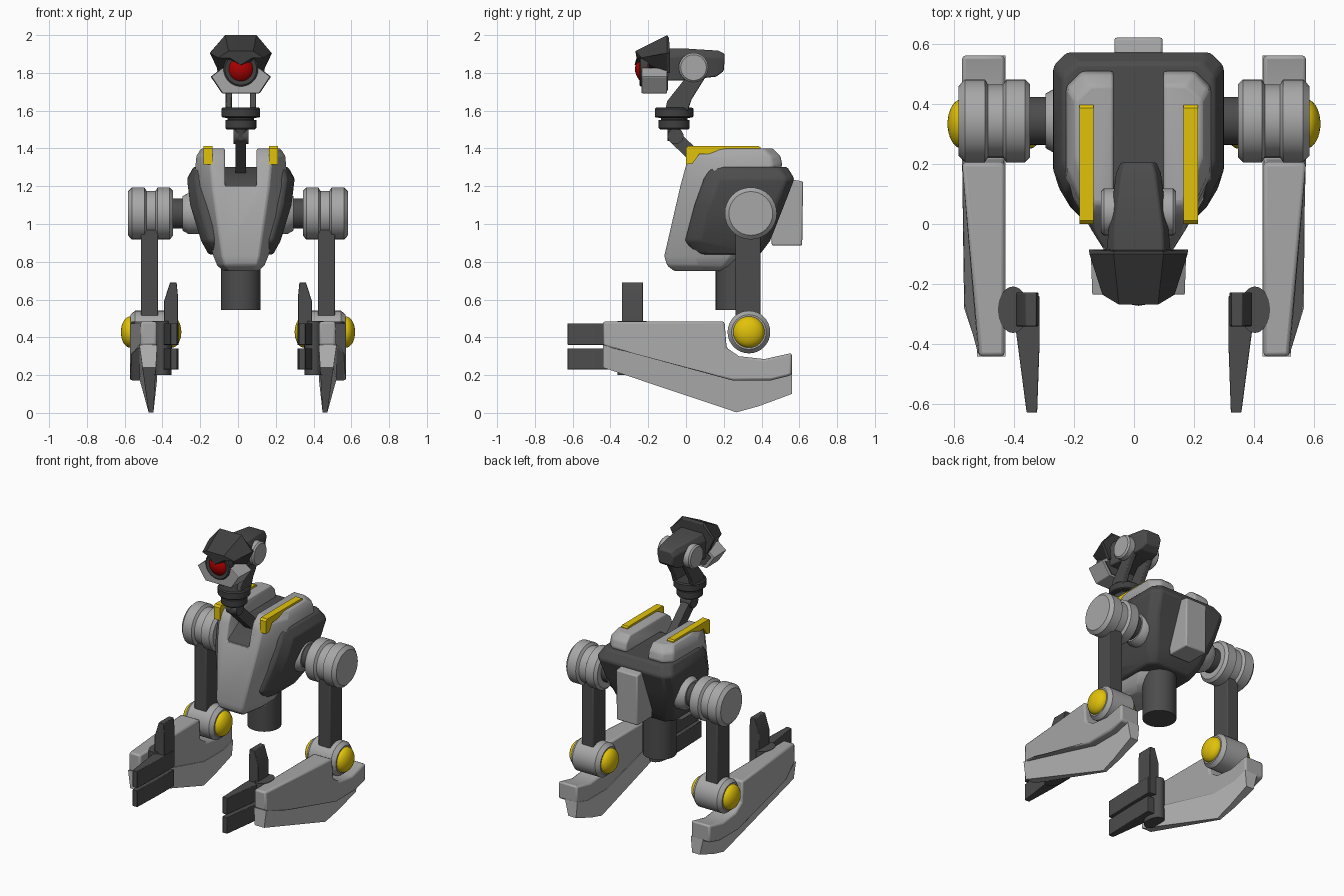
import bpy, bmesh, math
from mathutils import Vector

if "Cube" in bpy.data.objects:
    bpy.data.objects.remove(bpy.data.objects["Cube"])


def material(name, r, g, b):
    m = bpy.data.materials.new(name)
    m.use_nodes = True
    m.diffuse_color = (r, g, b, 1)
    m.node_tree.nodes["Principled BSDF"].inputs["Base Color"].default_value = (r, g, b, 1)
    return m


LIGHT = material("light grey", 0.39, 0.39, 0.39)
PALE = material("pale grey", 0.5, 0.5, 0.5)
DARK = material("dark grey", 0.072, 0.072, 0.072)
VISOR = material("charcoal", 0.05, 0.05, 0.05)
YELLOW = material("yellow", 0.75, 0.54, 0.003)
RED = material("red", 0.4, 0.0, 0.0)
CX = 0.015  # centre line of body and head


def loft(name, rings, mat, bevel=0.0, smooth=35):
    """Skin equal-length rings of points and cap both ends."""
    bm = bmesh.new()
    rows = [[bm.verts.new(p) for p in ring] for ring in rings]
    n = len(rows[0])
    for a, b in zip(rows, rows[1:]):
        for i in range(n):
            j = (i + 1) % n
            bm.faces.new((a[i], a[j], b[j], b[i]))
    bm.faces.new(rows[0])
    bm.faces.new(rows[-1])
    bmesh.ops.recalc_face_normals(bm, faces=bm.faces)
    me = bpy.data.meshes.new(name)
    bm.to_mesh(me)
    bm.free()
    me.materials.append(mat)
    ob = bpy.data.objects.new(name, me)
    bpy.context.collection.objects.link(ob)
    if bevel:
        mod = ob.modifiers.new("soft edges", 'BEVEL')
        mod.width, mod.segments, mod.limit_method = bevel, 2, 'ANGLE'
    if smooth:
        bpy.ops.object.select_all(action='DESELECT')
        ob.select_set(True)
        bpy.context.view_layer.objects.active = ob
        bpy.ops.object.shade_smooth_by_angle(angle=math.radians(smooth))
    return ob


def prism(name, profile, x0, x1, mat, bevel=0.0):
    """Side profile of (y, z) points extruded along x."""
    return loft(name, [[(x, y, z) for y, z in profile] for x in (x0, x1)], mat, bevel)


def box(name, x, y, z, mat, bevel=0.0):
    return prism(name, [(y[0], z[0]), (y[1], z[0]), (y[1], z[1]), (y[0], z[1])], *x, mat, bevel)


def turned(name, origin, axis, profile, mat, squash=1.0, segs=32):
    """Turn (distance, radius) points around an axis."""
    axis = Vector(axis).normalized()
    u = axis.orthogonal().normalized() if abs(axis.z) < 0.9 else Vector((1, 0, 0))
    v = axis.cross(u)
    angles = [2 * math.pi * i / segs for i in range(segs)]
    return loft(name, [[Vector(origin) + axis * d + u * r * squash * math.cos(a) + v * r * math.sin(a)
                        for a in angles] for d, r in profile], mat)


def dome(r, height, steps=8):
    return [(height * math.sin(t), max(r * math.cos(t), 0.001))
            for t in (math.pi / 2 * i / steps for i in range(steps + 1))]


def mirror_ring(half, centre=()):
    """Right half of a ring, optional points on the centre line, then the mirrored half."""
    return ([(CX + x, y, z) for x, y, z in half] + [(CX, y, z) for y, z in centre]
            + [(CX - x, y, z) for x, y, z in reversed(half)])


def hull_ring(z, yf, yb, wf, ws, taper, corner):
    return mirror_ring([(wf, yf, z), (ws, yf + taper, z), (ws, yb - corner, z), (ws - corner, yb, z)])


# Torso: dark core and light front shell with a channel for the neck
loft("torso_core", [hull_ring(*r, 0.08, 0.045) for r in (
    (0.838, 0.055, 0.39, 0.135, 0.17), (0.91, -0.005, 0.445, 0.17, 0.21),
    (1.10, 0.045, 0.52, 0.22, 0.268), (1.24, 0.095, 0.574, 0.24, 0.285),
    (1.303, 0.135, 0.535, 0.225, 0.25))], DARK, 0.012)
shell = loft("chest_shell", [hull_ring(*r, 0.16, 0.05) for r in (
    (0.75, -0.06, 0.20, 0.065, 0.09), (0.78, -0.10, 0.25, 0.09, 0.125),
    (0.83, -0.115, 0.29, 0.10, 0.145), (1.20, -0.03, 0.44, 0.15, 0.245),
    (1.31, 0.0, 0.51, 0.16, 0.24), (1.36, 0.02, 0.50, 0.165, 0.235),
    (1.4, 0.07, 0.46, 0.15, 0.21))], LIGHT)
cutter = box("channel_cutter", (CX - 0.083, CX + 0.083), (-0.3, 0.8), (1.2, 1.6), LIGHT)
cutter.hide_render = True
cut = shell.modifiers.new("channel", 'BOOLEAN')
cut.operation, cut.object, cut.solver = 'DIFFERENCE', cutter, 'EXACT'
bpy.context.view_layer.objects.active = shell
bpy.ops.object.modifier_apply(modifier="channel")
bpy.data.objects.remove(cutter)
soft = shell.modifiers.new("soft edges", 'BEVEL')
soft.width, soft.segments, soft.limit_method = 0.01, 2, 'ANGLE'
prism("neck_mount", [(-0.025, 1.19), (0.0, 1.215), (0.14, 1.303), (0.4, 1.303), (0.4, 1.19)],
      CX - 0.083, CX + 0.083, DARK)
prism("back_pack", [(0.563, 1.235), (0.62, 1.225), (0.615, 0.885), (0.455, 0.885), (0.45, 0.93)],
      CX - 0.08, CX + 0.08, LIGHT, 0.008)
turned("tail_post", (CX, 0.262, 0.545), (0, 0, 1), [(0, 0.105), (0.35, 0.105)], DARK)
for side, s in (("left", 1), ("right", -1)):
    prism(side + "_shoulder_stripe", [(0.0, 1.315), (0.0, 1.4), (0.012, 1.413), (0.385, 1.413),
                                      (0.395, 1.405), (0.395, 1.37), (0.07, 1.37), (0.035, 1.32)],
          CX + s * 0.15, CX + s * 0.197, YELLOW)

# Neck
prism("neck_strut", [(-0.085, 1.435), (-0.03, 1.48), (0.16, 1.30), (0.11, 1.25)],
      CX - 0.028, CX + 0.028, DARK)
turned("neck_joint", (CX - 0.04, -0.055, 1.465), (1, 0, 0), [(0, 0.042), (0.08, 0.042)], DARK)
turned("neck_collar", (CX, -0.063, 1.44), (0, 0, 1),
       [(0, 0.035), (0.06, 0.035), (0.061, 0.075), (0.068, 0.082), (0.11, 0.082), (0.112, 0.07),
        (0.122, 0.07), (0.123, 0.096), (0.129, 0.102), (0.17, 0.102), (0.177, 0.094)], VISOR)
for side, s in (("left", 1), ("right", -1)):
    prism(side + "_neck_fork", [(-0.11, 1.60), (0.01, 1.60), (0.03, 1.66), (0.105, 1.78),
                                (0.09, 1.87), (0.0, 1.87), (-0.005, 1.77), (-0.1, 1.65)],
          CX + s * 0.048, CX + s * 0.08, DARK, 0.005)
    turned(side + "_head_pivot", (CX + s * 0.06, 0.04, 1.828), (s, 0, 0),
           [(0, 0.078), (0.055, 0.078), (0.065, 0.068)], LIGHT)

# Head: skull, brow visor with a pointed front, framed jaw and eye
loft("skull", [mirror_ring(h) for h in (
    [(0.085, -0.12, 1.93), (0.11, -0.12, 1.88), (0.10, -0.12, 1.76)],
    [(0.08, -0.02, 1.93), (0.10, -0.02, 1.89), (0.09, -0.02, 1.76)],
    [(0.055, 0.17, 1.918), (0.075, 0.17, 1.88), (0.065, 0.16, 1.78)],
    [(0.045, 0.205, 1.90), (0.06, 0.205, 1.87), (0.05, 0.20, 1.81)])], DARK, 0.006, 25)
loft("brow_visor", [mirror_ring(h, c) for h, c in (
    ([(0.08, -0.09, 1.985), (0.165, -0.085, 1.905), (0.11, -0.085, 1.80)], [(-0.085, 1.80)]),
    ([(0.083, -0.10, 2.0), (0.163, -0.10, 1.905), (0.115, -0.10, 1.80)], [(-0.10, 1.80)]),
    ([(0.065, -0.268, 1.915), (0.12, -0.235, 1.88), (0.06, -0.262, 1.88)], [(-0.272, 1.842)]))],
     VISOR, 0, 0)
jaw = [(0.10, 1.825), (0.16, 1.78), (0.10, 1.692)]
loft("jaw_frame", [mirror_ring([(x * k, y, z) for x, z in jaw]) for y, k in
                   ((-0.10, 1.0), (-0.235, 0.97))], LIGHT, 0.004, 0)
loft("jaw_core", [mirror_ring([(x * 0.84, y, 1.765 + (z - 1.765) * 0.8) for x, z in jaw])
                  for y in (-0.095, -0.19)], DARK, 0, 0)
turned("eye_socket", (CX, -0.20, 1.82), (0, -1, 0),
       [(0, 0.092), (0.04, 0.092), (0.046, 0.084), (0.04, 0.07)], VISOR)
turned("eye", (CX, -0.195, 1.82), (0, -1, 0), dome(0.08, 0.075), RED)

# Limbs
for side, s in (("left", 1), ("right", -1)):
    hub = (0, 0.343, 1.056)
    turned(side + "_body_socket", hub, (s, 0, 0), [(0.2, 0.11), (0.26, 0.11), (0.295, 0.09)], LIGHT)
    turned(side + "_shoulder_axle", hub, (s, 0, 0), [(0.25, 0.08), (0.37, 0.08)], DARK)
    turned(side + "_shoulder", hub, (s, 0, 0),
           [(0.345, 0.12), (0.362, 0.138), (0.425, 0.138), (0.436, 0.12), (0.485, 0.12),
            (0.496, 0.138), (0.562, 0.138), (0.583, 0.116)], LIGHT)
    box(side + "_upper_arm", (s * 0.423, s * 0.513), (0.262, 0.394), (0.45, 1.0), DARK, 0.006)

    # Elbow with a coloured dome at each end
    elbow = (s * 0.46, 0.333, 0.428)
    turned(side + "_elbow", elbow, (s, 0, 0),
           [(-0.11, 0.092), (-0.085, 0.113), (0.085, 0.113), (0.11, 0.092)], LIGHT)
    for end, e in (("outer", 1), ("inner", -1)):
        turned(f"{side}_elbow_{end}_dome", elbow, (s * e, 0, 0),
               [(0.10, 0.083)] + [(0.11 + d, r) for d, r in dome(0.083, 0.05)], YELLOW)

    # Forearm: upper casing, narrowed at the front, over a tapering keel
    casing = [(-0.44, 0.484), (0.204, 0.484), (0.215, 0.345), (0.28, 0.30), (0.415, 0.285),
              (0.56, 0.317), (0.56, 0.20), (0.45, 0.172), (0.246, 0.172), (-0.28, 0.315), (-0.44, 0.357)]
    loft(side + "_forearm_casing",
         [[(s * 0.43, y, z) for y, z in casing],
          [(s * (0.515 if y < -0.4 else 0.572), y, z) for y, z in casing]], LIGHT, 0.012)
    keel = [(-0.44, 0.36), (-0.44, 0.24), (0.267, 0.003), (0.384, 0.035), (0.56, 0.10),
            (0.56, 0.21), (0.45, 0.18), (0.246, 0.18)]
    under = [0.36, 0.36, 0.175, 0.175, 0.205, 0.205, 0.175, 0.175]
    loft(side + "_forearm_keel",
         [[(s * (0.46 + e * (0.012 + (0.05 if e > 0 else 0.02) * min(1, z / t))), y, z)
           for (y, z), t in zip(keel, under)] for e in (-1, 1)], PALE, 0, 0)

    # Hand: oval palm, two straight fingers and a raised thumb
    turned(side + "_palm", (s * 0.402, -0.285, 0.2), (0, 0, 1), [(0, 0.077), (0.287, 0.077)], DARK, 0.65)
    for label, z0, z1 in (("upper", 0.36, 0.474), ("lower", 0.23, 0.342)):
        plan = [(0.314, -0.24), (0.314, -0.40), (0.322, -0.627), (0.357, -0.627), (0.392, -0.36), (0.392, -0.24)]
        loft(f"{side}_{label}_finger", [[(s * x, y, z) for x, y in plan] for z in (z0, z1)], DARK, 0.003)
    front = [(0.318, 0.36), (0.392, 0.36), (0.392, 0.59), (0.36, 0.69), (0.325, 0.69), (0.318, 0.62)]
    loft(side + "_thumb", [[(s * x, y, z) for x, z in front] for y in (-0.34, -0.228)], DARK, 0.003)
